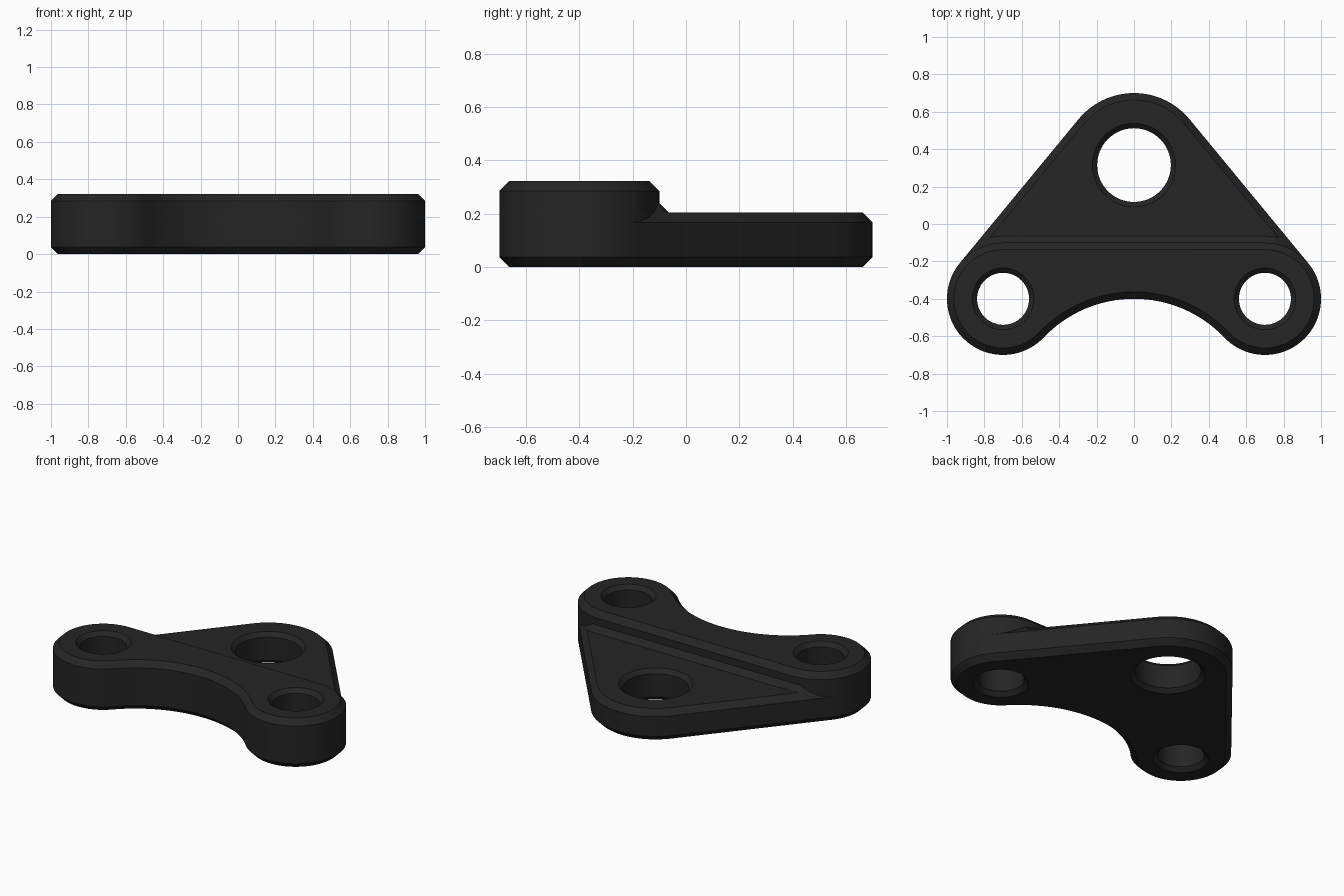
import bpy, bmesh, math

if "Cube" in bpy.data.objects:
    bpy.data.objects.remove(bpy.data.objects["Cube"])

LOBE, LOBE_R = (0.70, -0.40), 0.30      # front ears
NOSE, NOSE_R = (0.0, 0.315), 0.385      # rear rounded corner
SCOOP, SCOOP_R = (0.0, -1.067), 0.667   # concave front edge
CH = 0.037                              # edge chamfer
PLATE_Z, RAISED_Z = 0.204, 0.322

# tangent angles between neighbouring arcs
dx, dy = NOSE[0] - LOBE[0], NOSE[1] - LOBE[1]
A_SIDE = math.atan2(dy, dx) - math.acos((LOBE_R - NOSE_R) / math.hypot(dx, dy))
A_SCOOP = math.atan2(SCOOP[1] - LOBE[1], SCOOP[0] - LOBE[0])


def arc(c, r, a0, a1, n):
    return [(c[0] + r * math.cos(a0 + (a1 - a0) * i / n),
             c[1] + r * math.sin(a0 + (a1 - a0) * i / n)) for i in range(n + 1)]


def outline(inset, raised):
    """Closed outline, moved inward by inset; raised = front bar only."""
    r = LOBE_R - inset
    if raised:
        half = arc(LOBE, r, math.pi / 2, A_SIDE, 12)
    else:
        half = arc(NOSE, NOSE_R - inset, math.pi / 2, A_SIDE, 14)
        half += arc(LOBE, r, A_SIDE, A_SIDE, 1)[:1]
    half += arc(LOBE, r, A_SIDE, A_SCOOP, 40)[1:]
    half += arc(SCOOP, SCOOP_R + inset, A_SCOOP + math.pi, math.pi / 2, 16)[1:]
    mirror = [(-x, y) for x, y in reversed(half) if x > 1e-5]
    if not raised:
        half[0] = (0.0, half[0][1])
    half = [(0.0 if abs(x) < 1e-5 else x, y) for x, y in half]
    return half + mirror


def loft(name, rings):
    """Solid through (z, points) rings that share a point count."""
    bm = bmesh.new()
    loops = [[bm.verts.new((x, y, z)) for x, y in pts] for z, pts in rings]
    n = len(loops[0])
    for a, b in zip(loops, loops[1:]):
        for i in range(n):
            j = (i + 1) % n
            bm.faces.new((a[i], a[j], b[j], b[i]))
    bm.faces.new(loops[0])
    bm.faces.new(loops[-1])
    bmesh.ops.recalc_face_normals(bm, faces=bm.faces)
    mesh = bpy.data.meshes.new(name)
    bm.to_mesh(mesh)
    bm.free()
    obj = bpy.data.objects.new(name, mesh)
    bpy.context.collection.objects.link(obj)
    return obj


def combine(target, tool, operation):
    mod = target.modifiers.new(operation.lower(), 'BOOLEAN')
    mod.operation, mod.object, mod.solver = operation, tool, 'EXACT'
    bpy.context.view_layer.objects.active = target
    bpy.ops.object.modifier_apply(modifier=mod.name)
    bpy.data.objects.remove(tool)


def slab(name, top, raised):
    return loft(name, [(z, outline(d, raised)) for z, d in
                       ((0, CH), (CH, 0), (top - CH, 0), (top, CH))])


# full plate and raised front bar
bracket = slab("bracket", PLATE_Z, False)
bar = slab("raised_bar", RAISED_Z, True)

# sloped fillet behind the bar, trimmed by the plate's edge chamfer
z0, rise = PLATE_Z - CH, 0.072
fillet = loft("fillet", [(z0, outline(-rise, True)), (z0 + rise, outline(0, True))])
trim = loft("fillet_trim", [(z0, outline(0, False)), (z0 + rise, outline(rise, False))])
combine(fillet, trim, 'INTERSECT')
combine(bracket, bar, 'UNION')
combine(bracket, fillet, 'UNION')

# chamfered through holes
for x, y, r, top in ((NOSE[0], NOSE[1], 0.197, PLATE_Z),
                     (LOBE[0], LOBE[1], 0.139, RAISED_Z),
                     (-LOBE[0], LOBE[1], 0.139, RAISED_Z)):
    c, e = 0.026, 0.02
    profile = ((-e, r + c + e), (c, r), (top - c, r), (top + e, r + c + e))
    cutter = loft("hole_cutter", [(z, arc((x, y), q, 0, math.tau, 64)[:-1]) for z, q in profile])
    combine(bracket, cutter, 'DIFFERENCE')

# black finish and smooth curved walls
black = bpy.data.materials.new("matte_black")
black.diffuse_color = (0.018, 0.018, 0.018, 1)
black.use_nodes = True
black.node_tree.nodes["Principled BSDF"].inputs["Base Color"].default_value = black.diffuse_color
bracket.data.materials.clear()
bracket.data.materials.append(black)
bpy.ops.object.select_all(action='DESELECT')
bracket.select_set(True)
bpy.context.view_layer.objects.active = bracket
bpy.ops.object.shade_smooth_by_angle(angle=math.radians(30))
